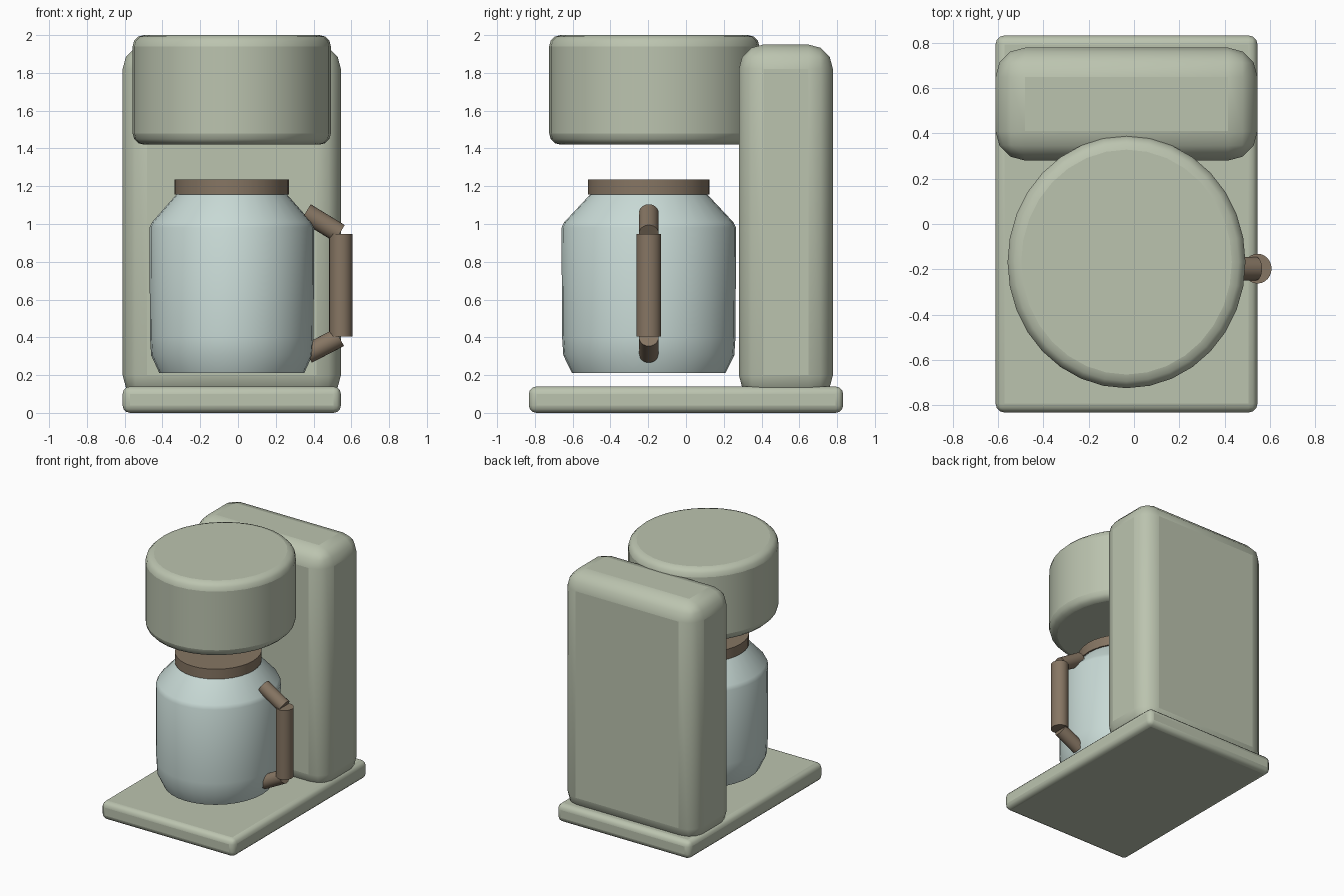
import bpy, bmesh, math
from mathutils import Vector, Matrix

if "Cube" in bpy.data.objects:
    bpy.data.objects.remove(bpy.data.objects["Cube"])

CX = -0.033


def material(name, rgb):
    m = bpy.data.materials.new(name)
    m.diffuse_color = (*rgb, 1)
    m.use_nodes = True
    m.node_tree.nodes["Principled BSDF"].inputs["Base Color"].default_value = m.diffuse_color
    return m


SAGE = material("sage_body", (0.50, 0.55, 0.43))
GLASS = material("pale_glass", (0.58, 0.70, 0.67))
BROWN = material("brown_trim", (0.24, 0.18, 0.125))


def finish(name, bm, mat, bevel=0, segments=3):
    bmesh.ops.recalc_face_normals(bm, faces=bm.faces[:])
    me = bpy.data.meshes.new(name)
    bm.to_mesh(me)
    bm.free()
    ob = bpy.data.objects.new(name, me)
    bpy.context.collection.objects.link(ob)
    me.materials.append(mat)
    if bevel:
        mod = ob.modifiers.new("Bevel", "BEVEL")
        mod.width, mod.segments = bevel, segments
        mod.limit_method, mod.angle_limit = "ANGLE", math.radians(40)
    bpy.ops.object.select_all(action="DESELECT")
    ob.select_set(True)
    bpy.context.view_layer.objects.active = ob
    bpy.ops.object.shade_smooth_by_angle(angle=math.radians(38))
    return ob


def box(name, lo, hi, mat, bevel):
    lo, hi = Vector(lo), Vector(hi)
    bm = bmesh.new()
    bmesh.ops.create_cube(bm, size=1)
    bmesh.ops.scale(bm, vec=hi - lo, verts=bm.verts)
    bmesh.ops.translate(bm, vec=(lo + hi) / 2, verts=bm.verts)
    return finish(name, bm, mat, bevel)


def lathe(name, x, y, profile, mat, stretch=1.06, sides=32, bevel=0):
    """Stack of slightly oval rings, capped at both ends; profile is (radius, z)."""
    bm = bmesh.new()
    rings = []
    for r, z in profile:
        rings.append([bm.verts.new((x + r * math.cos(2 * math.pi * i / sides),
                                    y + r * stretch * math.sin(2 * math.pi * i / sides), z))
                      for i in range(sides)])
    for a, b in zip(rings, rings[1:]):
        for i in range(sides):
            j = (i + 1) % sides
            bm.faces.new((a[i], a[j], b[j], b[i]))
    bm.faces.new(rings[0][::-1])
    bm.faces.new(rings[-1])
    return finish(name, bm, mat, bevel)


def rod(name, p, q, r, mat):
    p, q = Vector(p), Vector(q)
    d = q - p
    bm = bmesh.new()
    rot = d.to_track_quat("Z", "Y").to_matrix().to_4x4()
    bmesh.ops.create_cone(bm, cap_ends=True, segments=24, radius1=r, radius2=r, depth=d.length,
                          matrix=Matrix.Translation((p + q) / 2) @ rot)
    return finish(name, bm, mat)


# Housing: base plate, rear water tank column, round brew head
box("base_plate", (-0.611, -0.832, 0), (0.545, 0.832, 0.14), SAGE, 0.04)
box("rear_column", (-0.611, 0.28, 0.07), (0.545, 0.778, 1.95), SAGE, 0.13)
lathe("brew_head", CX, -0.168, [(0.525, 1.42), (0.525, 2.0)], SAGE, bevel=0.06)

# Carafe and its lid
JY = -0.197
lathe("carafe", CX, JY, [(0.383, 0.21), (0.427, 0.305), (0.433, 0.40), (0.436, 0.98),
                         (0.422, 1.01), (0.285, 1.165)], GLASS)
lathe("carafe_lid", CX, JY, [(0.303, 1.157), (0.303, 1.235)], BROWN)

# Handle: grip plus two slanted arms
lathe("handle_grip", 0.545, JY, [(0.062, 0.404), (0.062, 0.948)], BROWN, sides=24)
rod("handle_upper_arm", (0.358, JY, 1.06), (0.538, JY, 0.95), 0.052, BROWN)
rod("handle_lower_arm", (0.367, JY, 0.312), (0.537, JY, 0.40), 0.052, BROWN)
